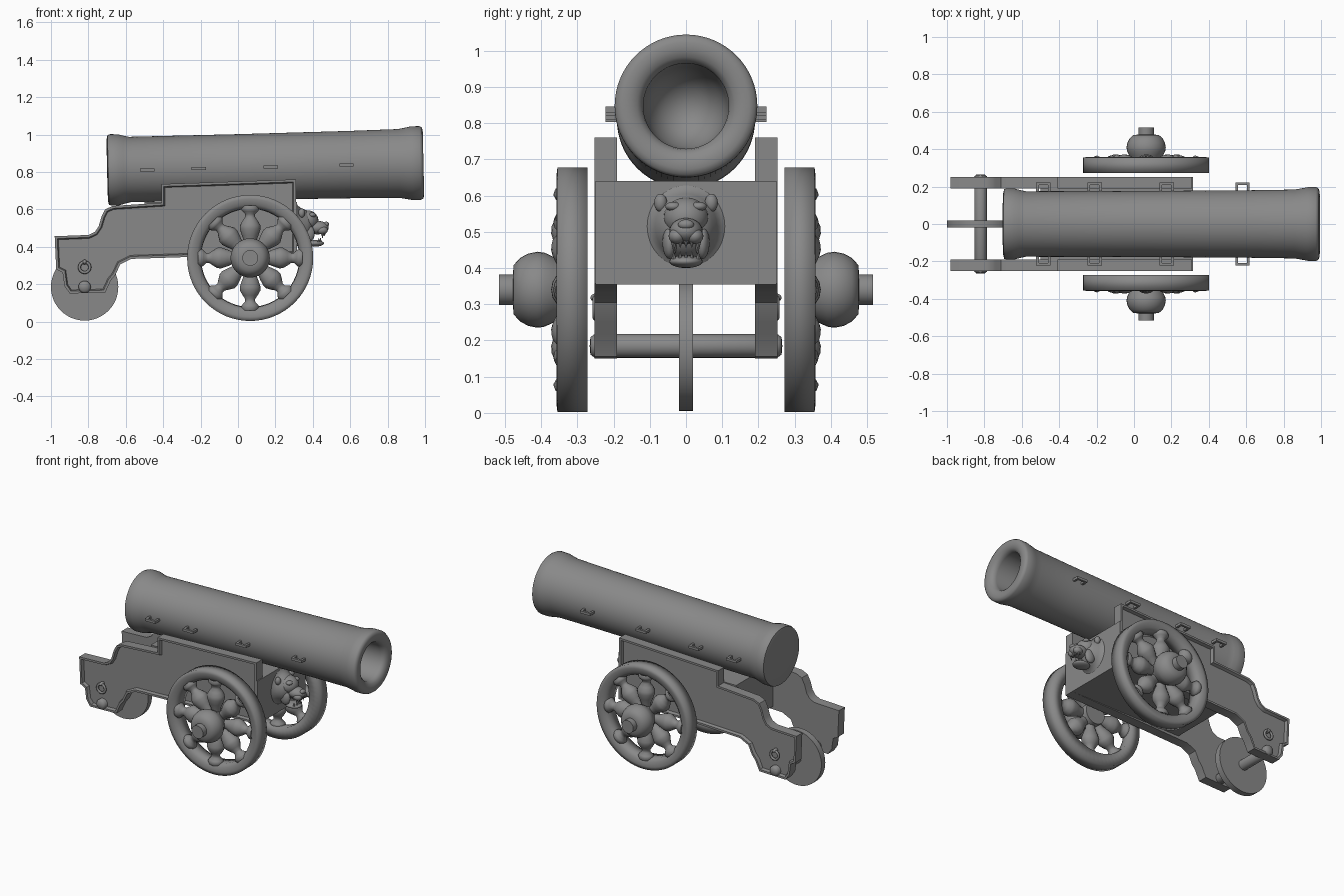
import bpy
import bmesh
from math import pi, cos, sin, radians
from mathutils import Matrix, Vector

cube = bpy.data.objects.get("Cube")
if cube:
    bpy.data.objects.remove(cube, do_unlink=True)

GREY = (0.25, 0.25, 0.25, 1)
metal = bpy.data.materials.new("iron_grey")
metal.use_nodes = True
metal.diffuse_color = GREY
metal.node_tree.nodes["Principled BSDF"].inputs["Base Color"].default_value = GREY


def finish(name, bm, angle=40, mirror=False):
    """Turn a bmesh into a smooth-shaded object, optionally mirrored across y."""
    bmesh.ops.recalc_face_normals(bm, faces=bm.faces[:])
    mesh = bpy.data.meshes.new(name)
    bm.to_mesh(mesh)
    bm.free()
    mesh.shade_smooth()
    mesh.set_sharp_from_angle(angle=radians(angle))
    mesh.materials.append(metal)
    obj = bpy.data.objects.new(name, mesh)
    bpy.context.scene.collection.objects.link(obj)
    if mirror:
        mod = obj.modifiers.new("Mirror", "MIRROR")
        mod.use_axis = (False, True, False)
        mod.use_mirror_merge = False
    return obj


def lathe(bm, profile, matrix, segs=48, closed=False):
    """Spin (radius, height) points round the local z axis."""
    rings = []
    for r, h in profile:
        if r == 0:
            rings.append([bm.verts.new(matrix @ Vector((0, 0, h)))] * segs)
        else:
            rings.append([bm.verts.new(matrix @ Vector(
                (r * cos(2 * pi * i / segs), r * sin(2 * pi * i / segs), h)))
                for i in range(segs)])
    pairs = list(zip(rings, rings[1:]))
    if closed:
        pairs.append((rings[-1], rings[0]))
    for a, b in pairs:
        for i in range(segs):
            j = (i + 1) % segs
            quad = list(dict.fromkeys((a[i], a[j], b[j], b[i])))
            bm.faces.new(quad)


def box(bm, lo, hi):
    lo, hi = Vector(lo), Vector(hi)
    matrix = Matrix.Translation((lo + hi) / 2) @ Matrix.Diagonal((*(hi - lo), 1))
    bmesh.ops.create_cube(bm, size=1, matrix=matrix)


def ellipsoid(bm, centre, radii):
    matrix = Matrix.Translation(centre) @ Matrix.Diagonal((*radii, 1))
    bmesh.ops.create_uvsphere(bm, u_segments=24, v_segments=14, radius=1, matrix=matrix)


def along_y(x, z, y=0):
    """Frame whose local z axis runs along +y."""
    return Matrix.Translation((x, y, z)) @ Matrix.Rotation(-pi / 2, 4, "X")


# Barrel with flared breech, rounded muzzle lip and bore
axis = Vector((1.69, 0, 0.038))
tilt = axis.to_track_quat("Z", "Y").to_matrix().to_4x4()
bm = bmesh.new()
lathe(bm, [(0, 0), (0.1, 0), (0.165, 0.001), (0.186, 0.006), (0.191, 0.02),
           (0.19, 0.06), (0.182, 0.09), (0.175, 0.12), (0.176, 0.7),
           (0.18, 1.3), (0.184, 1.56), (0.193, 1.61), (0.197, 1.63),
           (0.197, 1.675), (0.19, 1.687), (0.175, 1.692), (0.155, 1.692),
           (0.135, 1.685), (0.122, 1.672), (0.118, 1.655), (0.115, 1.3),
           (0.1, 1.22), (0.06, 1.16), (0, 1.14)],
      Matrix.Translation((-0.7, 0, 0.81)) @ tilt, 64)
finish("barrel", bm, 50)

# Lifting handles along the barrel
bm = bmesh.new()
for x in (-0.485, -0.21, 0.175, 0.58):
    z = 0.823 + 0.025 * x
    box(bm, (x - 0.038, 0.208, z - 0.008), (x + 0.038, 0.222, z + 0.008))
    for end in (-0.031, 0.031):
        box(bm, (x + end - 0.007, 0.165, z - 0.008), (x + end + 0.007, 0.21, z + 0.008))
finish("barrel_handles", bm, 30, True)

# Carriage cheeks: stepped outline with a recessed outer panel
outline = [(0.31, 0.357), (0.31, 0.76), (-0.41, 0.735), (-0.41, 0.635),
           (-0.67, 0.618), (-0.71, 0.6), (-0.73, 0.56), (-0.745, 0.51),
           (-0.765, 0.48), (-0.8, 0.463), (-0.98, 0.456), (-0.972, 0.28),
           (-0.938, 0.262), (-0.928, 0.19), (-0.9, 0.15), (-0.71, 0.155),
           (-0.68, 0.22), (-0.655, 0.25), (-0.63, 0.305), (-0.57, 0.335),
           (-0.27, 0.345)]
bm = bmesh.new()
inner = [bm.verts.new((x, 0.19, z)) for x, z in outline]
outer = [bm.verts.new((x, 0.252, z)) for x, z in outline]
bm.faces.new(inner)
panel = bm.faces.new(outer)
for i in range(len(outline)):
    j = (i + 1) % len(outline)
    bm.faces.new((inner[i], inner[j], outer[j], outer[i]))
bmesh.ops.recalc_face_normals(bm, faces=bm.faces[:])
bmesh.ops.inset_individual(bm, faces=[panel], thickness=0.013, use_even_offset=True)
bmesh.ops.inset_individual(bm, faces=[panel], thickness=0.006, depth=-0.02,
                           use_even_offset=True)
finish("carriage_cheeks", bm, 35, True)

# Carriage bed and front plate between the cheeks
bm = bmesh.new()
box(bm, (-0.5, -0.192, 0.357), (0.305, 0.192, 0.64))
box(bm, (0.3, -0.25, 0.355), (0.316, 0.25, 0.64))
finish("carriage_bed", bm, 30)

# Beast head on the front plate: flared neck, skull, snout, jaw
bm = bmesh.new()
neck = (Matrix.Translation((0.31, 0, 0.515)) @ Matrix.Rotation(pi / 2, 4, "Y")
        @ Matrix.Diagonal((1, 0.95, 1, 1)))
lathe(bm, [(0.125, 0), (0.105, 0.01), (0.09, 0.03), (0.078, 0.06),
           (0.05, 0.085), (0, 0.095)], neck, 32)
ellipsoid(bm, (0.37, 0, 0.54), (0.06, 0.062, 0.055))
ellipsoid(bm, (0.425, 0, 0.502), (0.06, 0.046, 0.036))
ellipsoid(bm, (0.472, 0, 0.52), (0.015, 0.022, 0.014))
ellipsoid(bm, (0.405, 0, 0.418), (0.055, 0.046, 0.018))
for side in (-1, 1):
    ellipsoid(bm, (0.375, side * 0.045, 0.47), (0.035, 0.02, 0.045))
    ellipsoid(bm, (0.45, side * 0.024, 0.488), (0.03, 0.024, 0.022))
    ellipsoid(bm, (0.398, side * 0.035, 0.57), (0.02, 0.022, 0.013))
    ellipsoid(bm, (0.34, side * 0.07, 0.58), (0.018, 0.018, 0.025))
finish("beast_head", bm, 60)

# Teeth, upper and lower rows
bm = bmesh.new()
for y in (-0.034, -0.016, 0.0, 0.016, 0.034):
    x = 0.462 - 9 * y * y
    size = 0.034 if abs(y) > 0.03 else 0.02
    lathe(bm, [(0.008, 0), (0, size)],
          Matrix.Translation((x, y, 0.475)) @ Matrix.Rotation(pi, 4, "X"), 8)
    lathe(bm, [(0.007, 0), (0, 0.022)], Matrix.Translation((x - 0.02, y, 0.425)), 8)
finish("beast_teeth", bm)

# Main wheels: rim, eight bulbous spokes and hub
WX, WZ = 0.065, 0.34
bm = bmesh.new()
lathe(bm, [(0.337, 0.272), (0.337, 0.355), (0.315, 0.358), (0.285, 0.352),
           (0.265, 0.335), (0.262, 0.272)], along_y(WX, WZ), 64, True)
finish("wheel_rims", bm, 100, True)

bm = bmesh.new()
for k in range(8):
    frame = (Matrix.Translation((WX, 0.322, WZ)) @ Matrix.Rotation(k * pi / 4, 4, "Y")
             @ Matrix.Diagonal((1.05, 0.95, 1, 1)))
    lathe(bm, [(0.025, 0.06), (0.03, 0.09), (0.042, 0.12), (0.053, 0.155),
               (0.052, 0.175), (0.038, 0.2), (0.025, 0.22), (0.026, 0.235),
               (0.04, 0.25), (0.047, 0.262), (0.04, 0.28)], frame, 16)
finish("wheel_spokes", bm, 70, True)

bm = bmesh.new()
lathe(bm, [(0, 0.275), (0.07, 0.275), (0.075, 0.34), (0.09, 0.365), (0.102, 0.39),
           (0.105, 0.41), (0.1, 0.435), (0.088, 0.458), (0.068, 0.476), (0.042, 0.478),
           (0.042, 0.516), (0, 0.516)], along_y(WX, WZ), 32)
finish("wheel_hubs", bm, 45, True)

# Rear trail wheel and its axle with rounded ends
bm = bmesh.new()
lathe(bm, [(0, -0.02), (0.18, -0.02), (0.18, 0.02), (0, 0.02)],
      along_y(-0.82, 0.185), 48)
finish("trail_wheel", bm, 30)
bm = bmesh.new()
lathe(bm, [(0, -0.266), (0.024, -0.264), (0.033, -0.252), (0.033, 0.252),
           (0.024, 0.264), (0, 0.266)], along_y(-0.82, 0.185), 24)
finish("trail_axle", bm, 60)

# Towing rings on the cheeks, each hung from a small stud
bm = bmesh.new()
lathe(bm, [(0.028 + 0.008 * cos(t * pi / 4), 0.008 * sin(t * pi / 4)) for t in range(8)],
      along_y(-0.82, 0.29, 0.25), 24, True)
ellipsoid(bm, (-0.82, 0.242, 0.318), (0.013, 0.022, 0.013))
finish("towing_rings", bm, 60, True)
